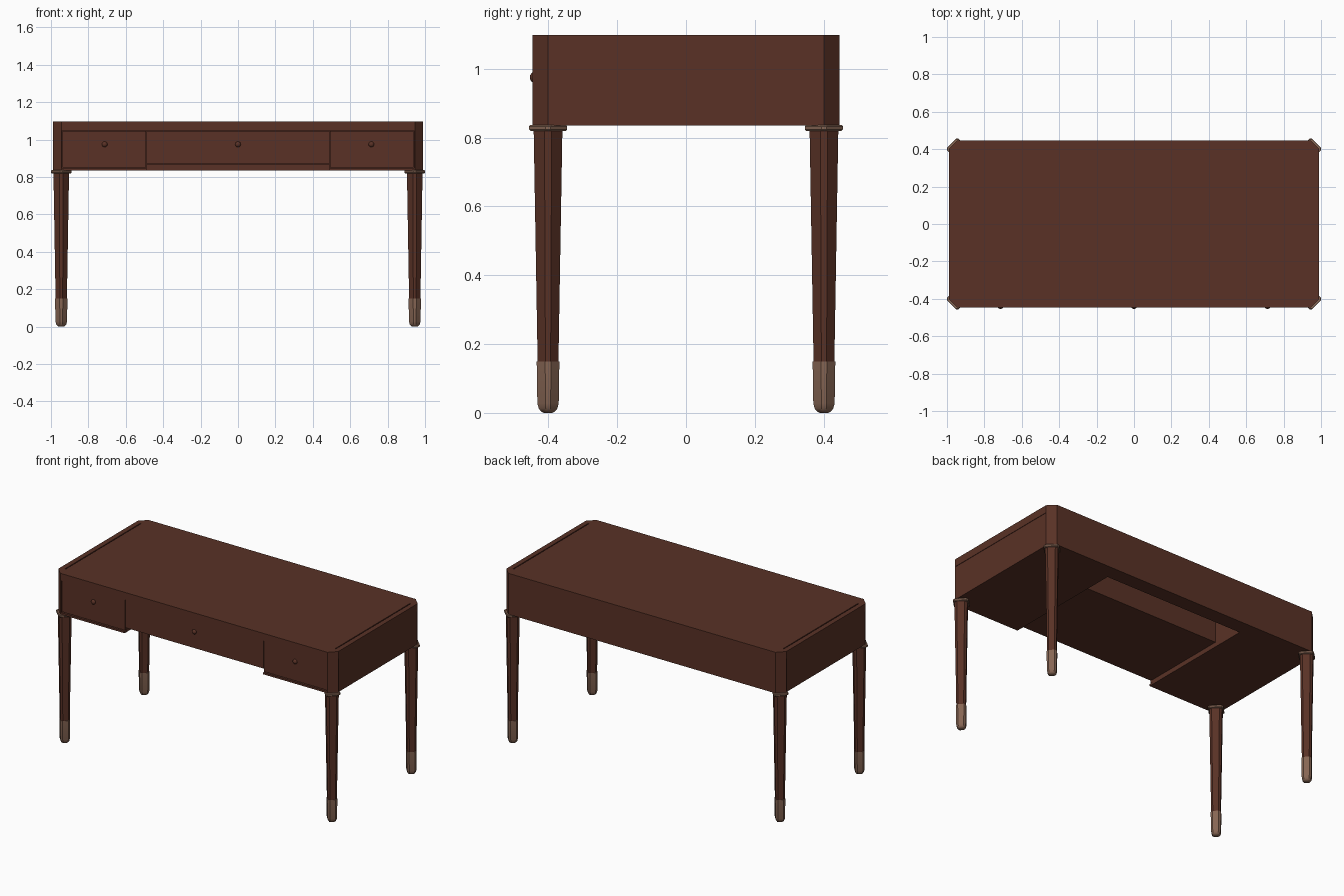
import bpy, bmesh
from math import sin, cos, radians

cube = bpy.data.objects.get("Cube")
if cube:
    bpy.data.objects.remove(cube, do_unlink=True)


def material(name, colour):
    m = bpy.data.materials.new(name)
    m.use_nodes = True
    m.diffuse_color = (*colour, 1)
    bsdf = next(n for n in m.node_tree.nodes if n.type == 'BSDF_PRINCIPLED')
    bsdf.inputs["Base Color"].default_value = (*colour, 1)
    return m


WOOD = material("mahogany wood", (0.100, 0.031, 0.019))
BRASS = material("dull brass", (0.240, 0.132, 0.088))


def finish(bm, name, mat, smooth=None):
    bmesh.ops.recalc_face_normals(bm, faces=bm.faces)
    me = bpy.data.meshes.new(name)
    bm.to_mesh(me)
    bm.free()
    ob = bpy.data.objects.new(name, me)
    bpy.context.collection.objects.link(ob)
    me.materials.append(mat)
    if smooth:
        activate(ob)
        bpy.ops.object.shade_smooth_by_angle(angle=radians(smooth))
    return ob


def activate(ob):
    bpy.ops.object.select_all(action='DESELECT')
    ob.select_set(True)
    bpy.context.view_layer.objects.active = ob


def box(name, x0, x1, y0, y1, z0, z1, mat=WOOD):
    bm = bmesh.new()
    bmesh.ops.create_cube(bm, size=1)
    for v in bm.verts:
        v.co = (x1 if v.co.x > 0 else x0, y1 if v.co.y > 0 else y0, z1 if v.co.z > 0 else z0)
    return finish(bm, name, mat)


def carve(target, *bounds):
    cutter = box("cutter", *bounds)
    cutter.hide_render = True
    mod = target.modifiers.new("carve", 'BOOLEAN')
    mod.operation = 'DIFFERENCE'
    mod.solver = 'EXACT'
    mod.object = cutter
    activate(target)
    bpy.ops.object.modifier_apply(modifier=mod.name)
    bpy.data.objects.remove(cutter, do_unlink=True)


def diamond_loft(name, cx, cy, rings, blunt, mat, smooth=None):
    """Stack of blunt-cornered diamonds given as (height, radius)."""
    bm = bmesh.new()
    angles = [radians(90 * k + s * blunt) for k in range(4) for s in (-1, 1)]
    loops = [[bm.verts.new((cx + r * cos(a), cy + r * sin(a), z)) for a in angles]
             for z, r in rings]
    for low, high in zip(loops, loops[1:]):
        for i in range(len(angles)):
            j = (i + 1) % len(angles)
            bm.faces.new((low[i], low[j], high[j], high[i]))
    bm.faces.new(loops[0])
    bm.faces.new(loops[-1])
    return finish(bm, name, mat, smooth)


# Carcass: a chamfered block
W, D, BOTTOM, TOP, CUT = 0.99, 0.446, 0.836, 1.098, 0.045
bm = bmesh.new()
corners = []
for sx, sy in ((1, 1), (-1, 1), (-1, -1), (1, -1)):
    pair = [(sx * W, sy * (D - CUT)), (sx * (W - CUT), sy * D)]
    corners += pair if sx == sy else pair[::-1]
base = bm.faces.new([bm.verts.new((x, y, BOTTOM)) for x, y in corners])
top = bmesh.ops.extrude_face_region(bm, geom=[base])
bmesh.ops.translate(bm, vec=(0, 0, TOP - BOTTOM),
                    verts=[g for g in top['geom'] if isinstance(g, bmesh.types.BMVert)])
carcass = finish(bm, "carcass", WOOD)

# Drawer opening, kneehole, cavity behind the centre drawer
carve(carcass, -0.94, 0.94, -0.6, -0.425, 0.848, 1.05)
carve(carcass, -0.49, 0.49, -0.6, 0.35, 0.7, 0.866)
carve(carcass, -0.49, 0.49, 0.136, 0.35, 0.8, 1.06)

# Shallow end panels and the groove inside each end of the top
for s in (-1, 1):
    a, b = sorted((s * (W - 0.003), s * 1.1))
    carve(carcass, a, b, -0.40, 0.40, 0.7, 1.05)
    a, b = sorted((s * 0.952, s * 0.958))
    carve(carcass, a, b, -0.38, 0.38, TOP - 0.005, 1.2)

# Drawer fronts and knobs
for name, x0, x1, z0 in (("right", -0.937, -0.491, 0.852),
                         ("centre", -0.489, 0.489, 0.87),
                         ("left", 0.491, 0.937, 0.852)):
    box(name + "_drawer_front", x0, x1, -0.44, -0.424, z0, 1.047)
    x = 0 if name == "centre" else 0.713 * (-1 if x0 < 0 else 1)
    bm = bmesh.new()
    bmesh.ops.create_uvsphere(bm, u_segments=16, v_segments=8, radius=0.015)
    for v in bm.verts:
        v.co = (x + v.co.x, -0.442 + v.co.y * 0.8, 0.975 + v.co.z)
    finish(bm, name + "_knob", WOOD, 40)

# Legs with brass collars and feet
foot = [(0, 0.012), (0.004, 0.021), (0.013, 0.028), (0.028, 0.032), (0.15, 0.034)]
collar = [(0.82, 0.052), (0.824, 0.056), (0.833, 0.056), (0.837, 0.052)]
for sx, side in ((-1, "right"), (1, "left")):
    for sy, end in ((-1, "front"), (1, "back")):
        tag, x, y = f"{end}_{side}", sx * 0.945, sy * 0.401
        diamond_loft(tag + "_leg", x, y, [(0.14, 0.031), (0.822, 0.043)], 14, WOOD)
        diamond_loft(tag + "_foot", x, y, foot, 14, BRASS, 35)
        diamond_loft(tag + "_collar", x, y, collar, 7, BRASS)
